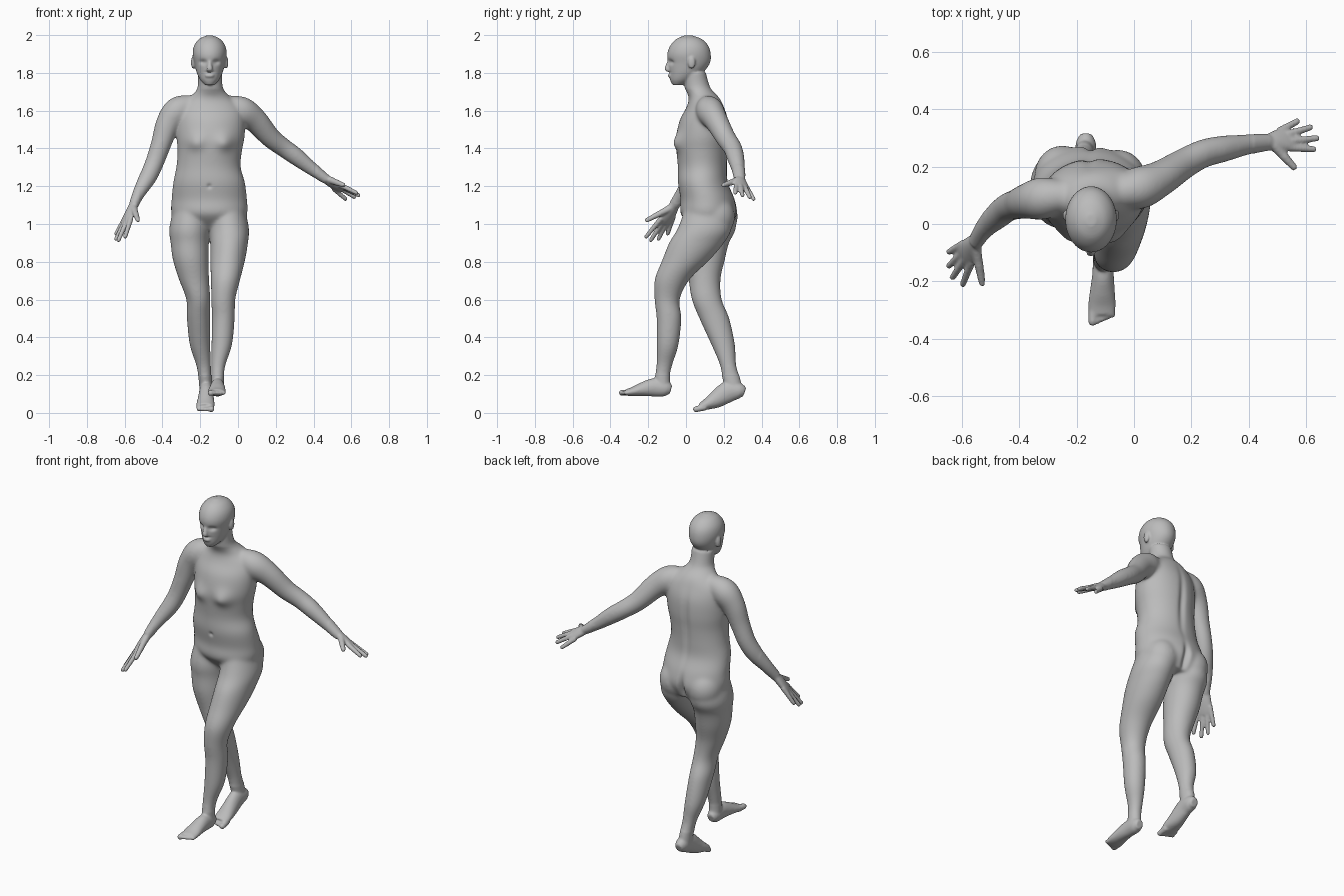
import bpy
import bmesh
import math
from mathutils import Vector

default_cube = bpy.data.objects.get("Cube")
if default_cube:
    bpy.data.objects.remove(default_cube, do_unlink=True)

UP = Vector((0, 0, 1))
SIDE = Vector((1, 0, 0))
bm = bmesh.new()


def spline(keys, steps):
    """Smoothly interpolate rows of numbers with a Catmull-Rom curve."""
    rows = []
    for i in range(len(keys) - 1):
        before, start = keys[max(i - 1, 0)], keys[i]
        end, after = keys[i + 1], keys[min(i + 2, len(keys) - 1)]
        for step in range(steps):
            t = step / steps
            rows.append([
                b + t * ((c - a) / 2 + t * ((a - 2.5 * b + 2 * c - d / 2)
                                            + t * (1.5 * (b - c) + (d - a) / 2)))
                for a, b, c, d in zip(before, start, end, after)])
    rows.append(list(keys[-1]))
    return rows


def loft(keys, side=SIDE, normal=None, turn=(0, 0), steps=5, segments=32):
    """Skin ellipses (x, y, z, width radius, depth radius) into a closed form.
    Rings follow the path unless a fixed normal is given."""
    rows = spline(keys, steps)
    centres = [Vector(row[:3]) for row in rows]
    rings = []
    for i, row in enumerate(rows):
        last = len(rows) - 1
        tangent = normal or (centres[min(i + 1, last)] - centres[max(i - 1, 0)]).normalized()
        across = (side - tangent * side.dot(tangent)).normalized()
        deep = tangent.cross(across)
        yaw = math.radians(turn[0] + (turn[1] - turn[0]) * i / last)
        ring = []
        for k in range(segments):
            angle = math.tau * k / segments
            u, v = row[3] * math.cos(angle), row[4] * math.sin(angle)
            u, v = u * math.cos(yaw) - v * math.sin(yaw), u * math.sin(yaw) + v * math.cos(yaw)
            ring.append(bm.verts.new(centres[i] + across * u + deep * v))
        rings.append(ring)
    for low, high in zip(rings, rings[1:]):
        for k in range(segments):
            n = (k + 1) % segments
            bm.faces.new((low[k], low[n], high[n], high[k]))
    bm.faces.new(rings[0][::-1])
    bm.faces.new(rings[-1])


def ball(centre, radii):
    made = bmesh.ops.create_uvsphere(bm, u_segments=24, v_segments=16, radius=1)["verts"]
    for v in made:
        v.co = Vector([c + r * p for c, r, p in zip(centre, radii, v.co)])


def digit(start, end, thick, thin):
    """Tapered finger or toe with a rounded tip."""
    start, end = Vector(start), Vector(end)
    tip = end - (end - start).normalized() * thin
    hint = SIDE if abs((end - start).normalized().x) < 0.7 else UP
    loft([(*start, thick, thick), (*tip, thin, thin)], hint, steps=4, segments=12)
    ball(tip, (thin, thin, thin))


def hand(wrist, tips, thumb):
    """Flat palm, four fingers (index first) and a thumb."""
    wrist, thumb = Vector(wrist), Vector(thumb)
    tips = [Vector(t) for t in tips]
    middle = sum(tips, Vector()) / len(tips)
    reach = middle - wrist
    spread = tips[0] - tips[-1]
    palm = [(0, .028, .022), (.2, .037, .022), (.42, .044, .018), (.55, .036, .013)]
    loft([(*(wrist + reach * t), a, b) for t, a, b in palm], spread)
    for tip in tips:
        digit(wrist + reach * .42 + (tip - middle) * .55, tip, .0145, .0115)
    root = wrist + reach * .1 + spread.normalized() * .015
    digit(root, root.lerp(thumb, .5), .02, .016)
    digit(root.lerp(thumb, .4), thumb, .017, .0125)


def foot(keys, inner, drop):
    """Lofted foot with five toes; inner is the sign of the big-toe side."""
    loft(keys)
    x, y, z = keys[-1][:3]
    for i in range(5):
        shift = inner * (.033 - .0175 * i)
        size = .018 if i == 0 else .0125
        end = (x + shift, y - .038 + .007 * i, z - drop)
        digit((x + shift * .9, y + .03, z), end, size, size * .9)


# Torso and neck
loft([(-.152, .14, .97, .15, .09), (-.152, .122, 1.05, .2, .148),
      (-.152, .115, 1.13, .2, .143), (-.153, .09, 1.22, .19, .133),
      (-.156, .088, 1.3, .171, .131), (-.15, .086, 1.38, .17, .136),
      (-.145, .088, 1.46, .18, .14), (-.142, .095, 1.55, .18, .128),
      (-.142, .102, 1.62, .165, .098), (-.145, .095, 1.67, .11, .08),
      (-.147, .062, 1.72, .068, .068), (-.148, .045, 1.8, .064, .06)],
     normal=UP, turn=(-8, 10), segments=48)
ball((-.055, .155, 1.04), (.098, .105, .11))
ball((-.25, .17, 1.04), (.098, .105, .11))

# Head, nose, lips and ears
loft([(-.15, -.045, 1.735, .024, .026), (-.15, -.024, 1.762, .049, .06),
      (-.15, 0, 1.8, .068, .088), (-.15, .016, 1.85, .081, .11),
      (-.15, .016, 1.9, .09, .115), (-.15, .017, 1.945, .082, .1),
      (-.15, .016, 1.98, .055, .066), (-.15, .013, 1.998, .016, .02)],
     normal=UP, segments=48)
loft([(-.15, -.085, 1.872, .009, .01), (-.15, -.096, 1.84, .012, .012),
      (-.15, -.1, 1.82, .017, .013), (-.15, -.09, 1.81, .014, .008)], segments=16)
ball((-.15, -.085, 1.785), (.024, .011, .011))
for sign in (-1, 1):
    ball((-.15 + sign * .087, .03, 1.855), (.012, .02, .034))

# Arms
loft([(-.07, .11, 1.625, .05, .055), (.015, .125, 1.6, .074, .076),
      (.09, .158, 1.55, .063, .066), (.17, .208, 1.46, .054, .055),
      (.24, .245, 1.405, .05, .05), (.31, .262, 1.355, .047, .047),
      (.4, .278, 1.285, .036, .035), (.47, .285, 1.235, .029, .025)], Vector((0, 1, 0)))
loft([(-.23, .1, 1.63, .05, .055), (-.315, .09, 1.6, .074, .076),
      (-.37, .08, 1.53, .063, .066), (-.405, .07, 1.43, .054, .055),
      (-.44, .058, 1.33, .05, .05), (-.475, .03, 1.25, .047, .047),
      (-.52, -.015, 1.17, .036, .035), (-.553, -.062, 1.1, .029, .025)], Vector((0, 1, 0)))

# Hands
hand((.465, .285, 1.238),
     [(.637, .26, 1.16), (.648, .3, 1.147), (.625, .34, 1.137), (.577, .362, 1.125)],
     (.566, .19, 1.203))
hand((-.55, -.058, 1.105),
     [(-.6, -.217, .925), (-.637, -.192, .905), (-.65, -.15, .912), (-.65, -.1, .94)],
     (-.528, -.217, 1.015))

# Forward left leg and foot
loft([(-.06, .12, 1.1, .09, .12), (-.046, .1, .98, .104, .143),
      (-.047, .056, .9, .1, .146), (-.055, 0, .81, .093, .126),
      (-.066, -.073, .706, .078, .093), (-.078, -.1, .6, .064, .067),
      (-.078, -.09, .5, .061, .066), (-.086, -.097, .36, .055, .058),
      (-.104, -.114, .256, .039, .043), (-.108, -.125, .19, .034, .04),
      (-.108, -.122, .12, .034, .04)], normal=UP)
foot([(-.108, -.08, .122, .022, .024), (-.108, -.11, .13, .035, .043),
      (-.108, -.17, .135, .037, .048), (-.11, -.23, .125, .043, .037),
      (-.112, -.28, .113, .048, .025), (-.112, -.318, .108, .045, .017)], -1, .003)

# Trailing right leg and foot
loft([(-.245, .13, 1.1, .09, .12), (-.256, .125, .98, .108, .14),
      (-.256, .11, .9, .101, .118), (-.25, .1, .81, .095, .106),
      (-.233, .098, .706, .08, .085), (-.21, .11, .6, .064, .08),
      (-.209, .15, .5, .062, .08), (-.201, .197, .36, .055, .063),
      (-.183, .222, .256, .04, .044), (-.175, .238, .19, .035, .047),
      (-.17, .255, .12, .034, .045)], normal=UP)
foot([(-.168, .31, .108, .022, .025), (-.168, .282, .116, .035, .042),
      (-.168, .225, .112, .037, .056), (-.17, .16, .072, .043, .046),
      (-.172, .11, .046, .048, .03), (-.173, .075, .031, .045, .02)], 1, .015)

# Fuse every part into one continuous skin
bmesh.ops.recalc_face_normals(bm, faces=bm.faces)
mesh = bpy.data.meshes.new("body")
bm.to_mesh(mesh)
bm.free()
body = bpy.data.objects.new("body", mesh)
bpy.context.collection.objects.link(body)
bpy.context.view_layer.objects.active = body
body.select_set(True)
fuse = body.modifiers.new("fuse", "REMESH")
fuse.mode = "VOXEL"
fuse.voxel_size = .0055
bpy.ops.object.modifier_apply(modifier=fuse.name)

skin = bmesh.new()
skin.from_mesh(body.data)


def sculpt(centre, radii, push):
    """Push the skin softly around a point."""
    for v in skin.verts:
        falloff = sum(((p - c) / r) ** 2 for p, c, r in zip(v.co, centre, radii))
        if falloff < 6:
            v.co += Vector(push) * math.exp(-falloff)


# Soften the joins, leaving hands, feet and face crisp
soft = [v for v in skin.verts if .2 < v.co.z < 1.71 and -.52 < v.co.x < .42]
for _ in range(24):
    bmesh.ops.smooth_vert(skin, verts=soft, factor=.5,
                          use_axis_x=True, use_axis_y=True, use_axis_z=True)
for _ in range(3):
    bmesh.ops.smooth_vert(skin, verts=skin.verts, factor=.5,
                          use_axis_x=True, use_axis_y=True, use_axis_z=True)

# Eye sockets, chest, spine, cleft and navel
for sign in (-1, 1):
    sculpt((-.15 + sign * .036, -.085, 1.857), (.02, .04, .013), (0, .013, 0))
    sculpt((-.15 + sign * .08, -.05 + sign * .012, 1.435), (.05, .06, .045), (0, -.024, -.006))
sculpt((-.15, -.1, 1.803), (.03, .03, .006), (0, .006, 0))
sculpt((-.155, .22, 1.4), (.02, .06, .17), (0, -.012, 0))
sculpt((-.152, .27, 1.03), (.018, .06, .07), (0, -.025, 0))
sculpt((-.152, -.04, 1.2), (.012, .03, .012), (0, .008, 0))

skin.to_mesh(body.data)
skin.free()

grey = bpy.data.materials.new("plain grey")
grey.use_nodes = True
colour = (.5, .5, .5, 1)
grey.diffuse_color = colour
grey.node_tree.nodes["Principled BSDF"].inputs["Base Color"].default_value = colour
body.data.materials.clear()
body.data.materials.append(grey)
bpy.ops.object.shade_smooth()
